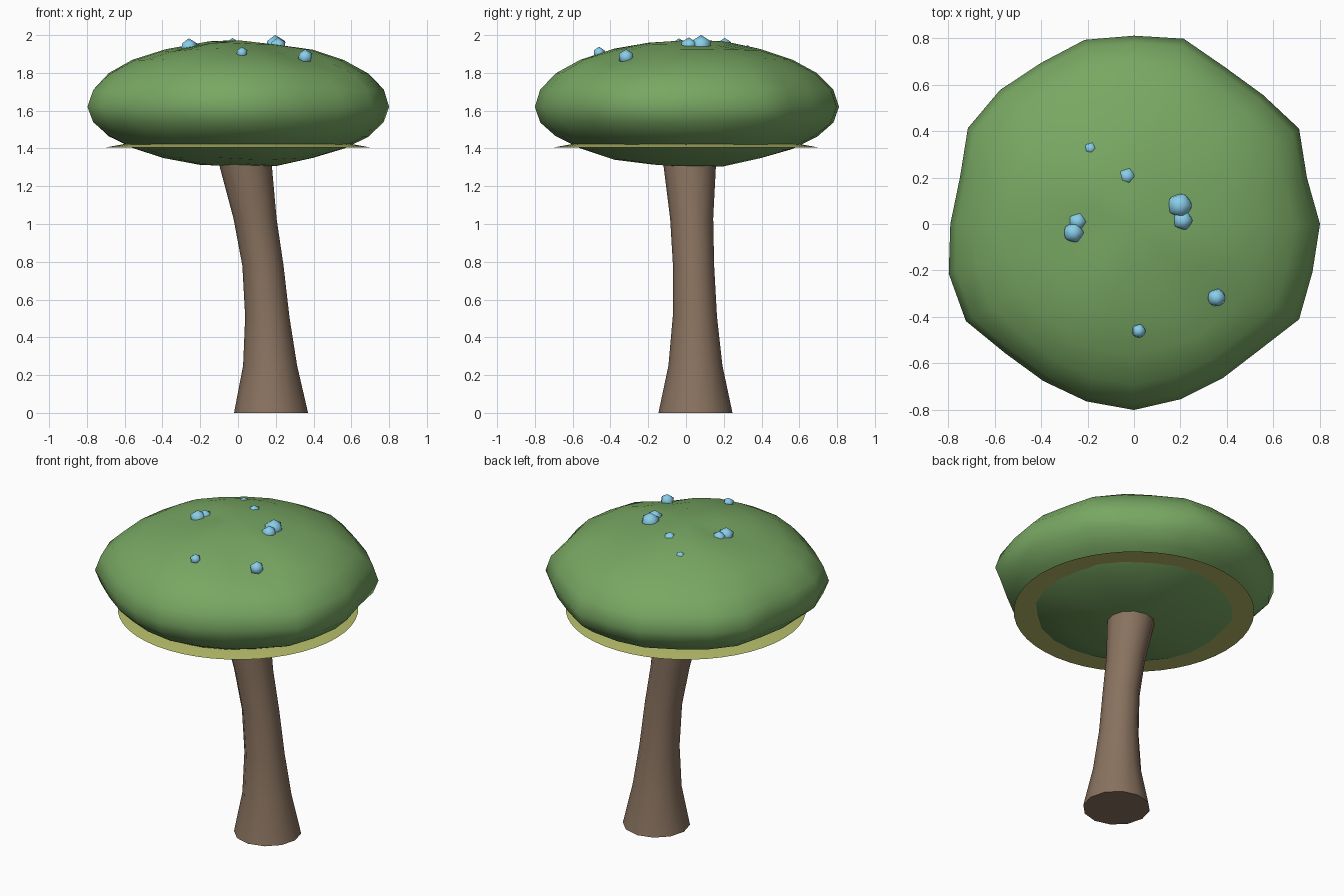
import bpy, bmesh, math
from mathutils import Vector, noise

if "Cube" in bpy.data.objects:
    bpy.data.objects.remove(bpy.data.objects["Cube"])


def make_object(name, bm, color, smooth=True):
    bmesh.ops.recalc_face_normals(bm, faces=bm.faces)
    mesh = bpy.data.meshes.new(name)
    bm.to_mesh(mesh)
    bm.free()
    ob = bpy.data.objects.new(name, mesh)
    bpy.context.collection.objects.link(ob)
    mat = bpy.data.materials.get(color[0]) or bpy.data.materials.new(color[0])
    mat.diffuse_color = (*color[1], 1)
    mat.use_nodes = True
    mat.node_tree.nodes["Principled BSDF"].inputs["Base Color"].default_value = mat.diffuse_color
    mesh.materials.append(mat)
    if smooth:
        bpy.ops.object.select_all(action='DESELECT')
        ob.select_set(True)
        bpy.context.view_layer.objects.active = ob
        bpy.ops.object.shade_smooth_by_angle(angle=math.radians(50))
    return ob


BARK = ("bark", (0.25, 0.17, 0.115))
GREEN = ("leaf_green", (0.19, 0.39, 0.125))
OLIVE = ("olive", (0.46, 0.50, 0.14))
BLUE = ("pale_blue", (0.25, 0.62, 0.82))

# Trunk: curved, flared 12-sided tube (x, y, z, radius)
path = [(.175, .05, 0, .196), (.17, .05, .25, .143), (.155, .047, .51, .117),
        (.132, .04, .78, .109), (.09, .03, 1.03, .114), (.042, .02, 1.3, .138),
        (.02, .01, 1.48, .15)]
bm = bmesh.new()
rings = []
for x, y, z, r in path:
    rings.append([bm.verts.new((x + r * math.cos(i * math.tau / 12),
                                y + r * math.sin(i * math.tau / 12), z))
                  for i in range(12)])
for a, b in zip(rings, rings[1:]):
    for i in range(12):
        j = (i + 1) % 12
        bm.faces.new((a[i], a[j], b[j], b[i]))
bm.faces.new(rings[0])
bm.faces.new(rings[-1])
make_object("trunk", bm, BARK)

# Cap: lumpy flattened sphere, outline radius given every 15 degrees
outline = [.80, .77, .82, .785, .78, .825, .81, .82, .80, .815, .825, .775,
           .79, .825, .835, .785, .78, .79, .80, .78, .765, .765, .82, .795]
dents = [(.36, -.32, .04), (-.27, -.02, .022), (.22, .05, .012), (.02, -.48, .012)]
bm = bmesh.new()
bmesh.ops.create_uvsphere(bm, u_segments=24, v_segments=12, radius=1)
for v in bm.verts:
    d = v.co.copy()
    k = round(math.atan2(d.y, d.x) / math.radians(15)) % 24
    flat = math.hypot(d.x, d.y)
    r = .79 + (outline[k] - .79) * flat ** 3
    lump = noise.noise(Vector((d.x * 2.2, d.y * 2.2, d.z * 2.2 + 5)))
    x, y = d.x * r, d.y * r
    if d.z > 0.01:
        z = 1.62 + d.z * (.355 + .02 * lump)
        z -= sum(h * math.exp(-((x - a) ** 2 + (y - b) ** 2) / .02) for a, b, h in dents)
    else:
        z = 1.62 + d.z * (.315 + .02 * lump)
    v.co = (x, y, z)
cap = make_object("cap", bm, GREEN, False)
for p in cap.data.polygons:
    p.use_smooth = True

# Rim: thin bevelled disc under the cap
bm = bmesh.new()
bmesh.ops.create_cone(bm, cap_ends=True, segments=48, radius1=.70, radius2=.52, depth=.033)
bmesh.ops.translate(bm, verts=bm.verts, vec=(0, 0, 1.422))
make_object("rim", bm, OLIVE)

# Spots: small low-poly balls half sunk into the cap (x, y, z, radius)
spots = [(-.187, .325, 1.918, .029), (-.03, .205, 1.945, .040), (.197, .08, 1.943, .058),
         (.21, .015, 1.942, .046), (-.243, .01, 1.93, .042), (-.26, -.037, 1.935, .048),
         (.355, -.317, 1.883, .043), (.02, -.46, 1.905, .033)]
for n, (x, y, z, r) in enumerate(spots, 1):
    bm = bmesh.new()
    bmesh.ops.create_icosphere(bm, subdivisions=1, radius=r)
    bmesh.ops.translate(bm, verts=bm.verts, vec=(x, y, z))
    make_object(f"spot_{n}", bm, BLUE)
